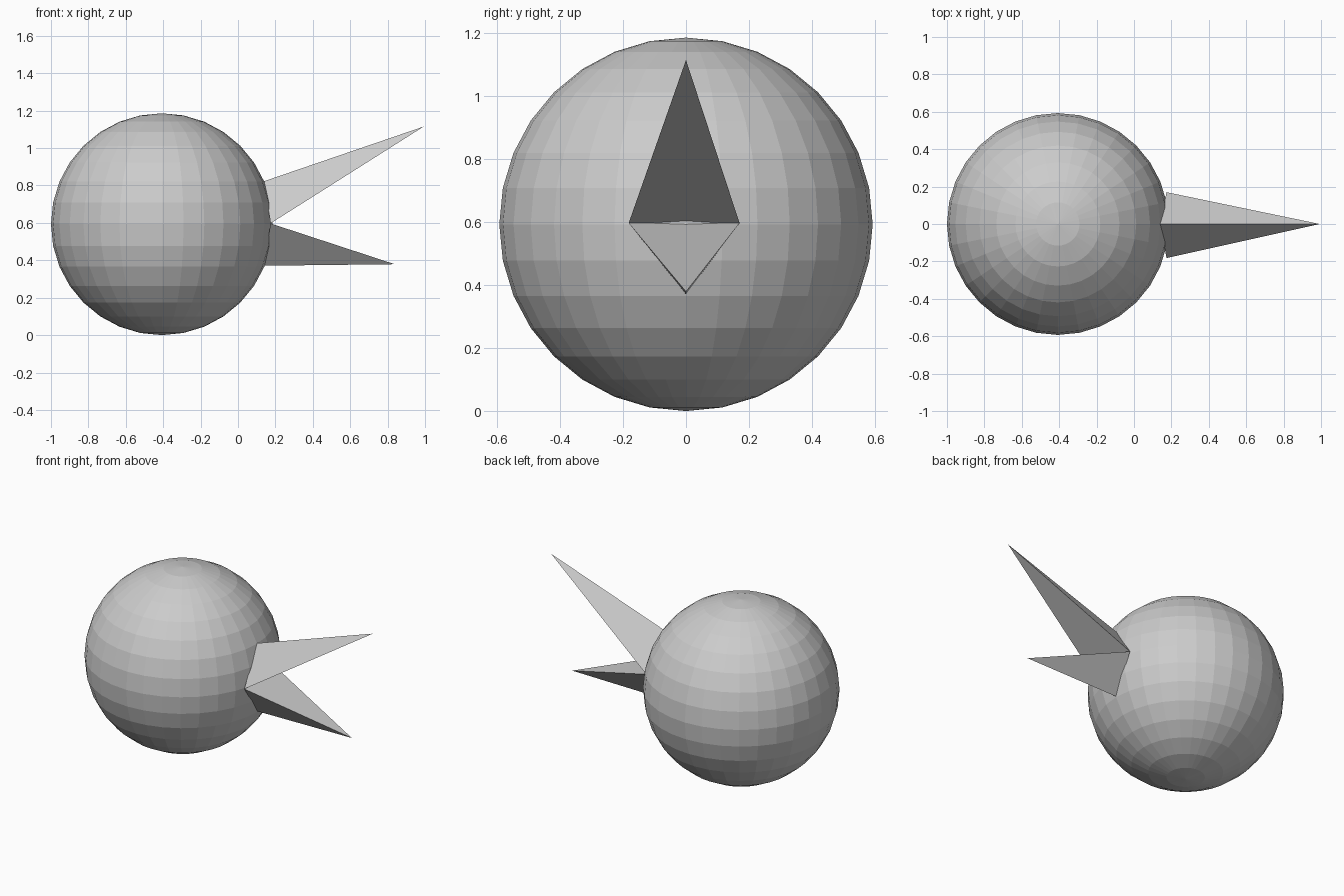
import bpy, bmesh
from mathutils import Matrix

if "Cube" in bpy.data.objects:
    bpy.data.objects.remove(bpy.data.objects["Cube"])

# Single grey used throughout
grey = bpy.data.materials.new("plain grey")
grey.diffuse_color = (0.6, 0.6, 0.6, 1)
grey.use_nodes = True
grey.node_tree.nodes["Principled BSDF"].inputs["Base Color"].default_value = grey.diffuse_color


def make_object(name, bm):
    bmesh.ops.recalc_face_normals(bm, faces=bm.faces)
    mesh = bpy.data.meshes.new(name)
    bm.to_mesh(mesh)
    bm.free()
    mesh.materials.append(grey)
    obj = bpy.data.objects.new(name, mesh)
    bpy.context.collection.objects.link(obj)
    return obj


# Round flat-faceted head
bm = bmesh.new()
bmesh.ops.create_uvsphere(bm, u_segments=32, v_segments=16, radius=0.593,
                          matrix=Matrix.Translation((-0.407, 0, 0.593)))
make_object("head", bm)


# Each beak half is a three-sided spike sharing the hinge line
def beak_half(name, ridge, tip):
    bm = bmesh.new()
    points = [(0.174, -0.182, 0.597), (0.174, 0.17, 0.597), ridge, tip]
    a, b, c, d = [bm.verts.new(p) for p in points]
    for face in ((a, b, c), (a, b, d), (b, c, d), (c, a, d)):
        bm.faces.new(face)
    return make_object(name, bm)


beak_half("upper_beak", (0.14, 0, 0.823), (0.993, 0, 1.115))
beak_half("lower_beak", (0.14, 0, 0.371), (0.838, 0, 0.379))
